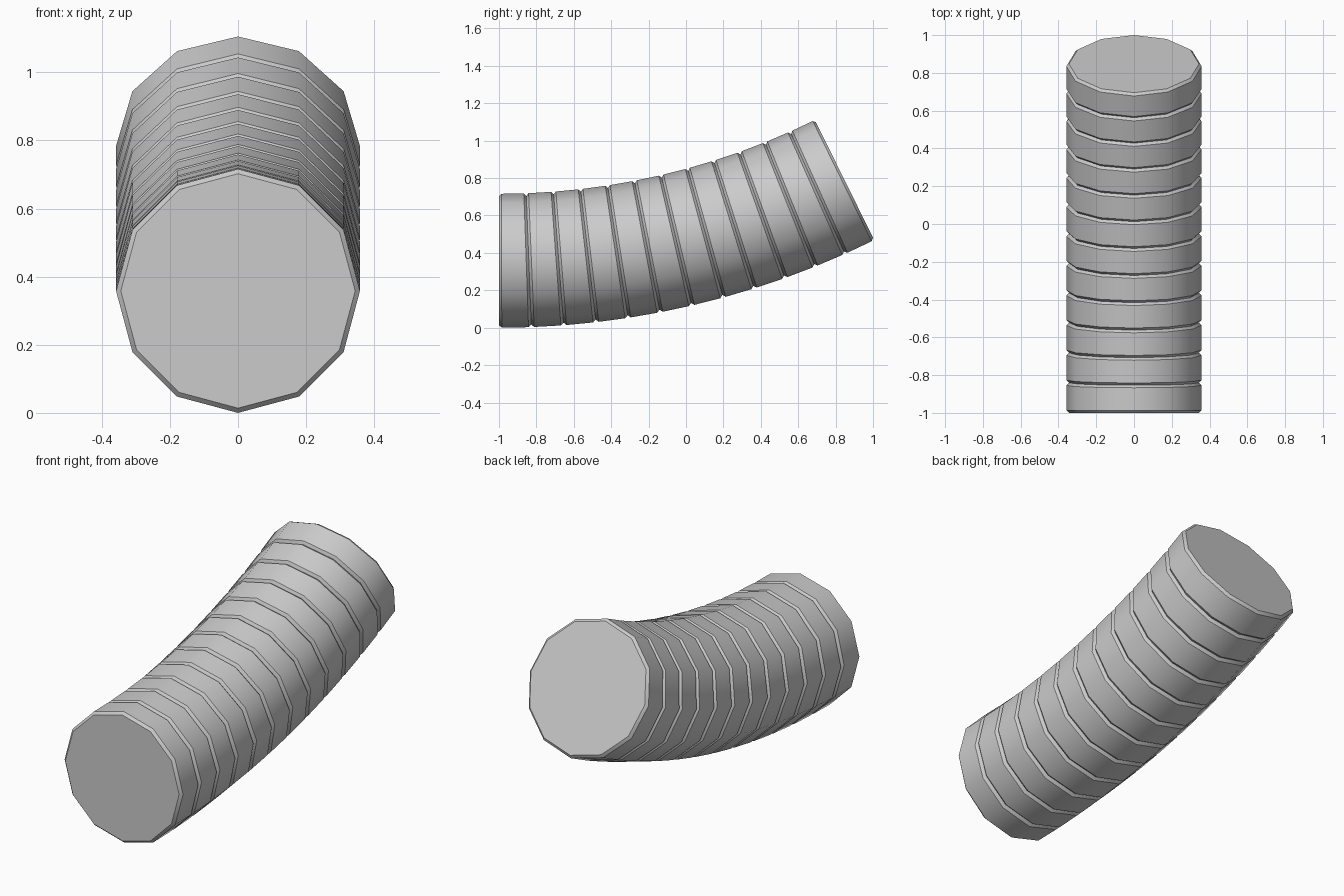
import bpy, bmesh, math

if "Cube" in bpy.data.objects:
    bpy.data.objects.remove(bpy.data.objects["Cube"])

SIDES, SEGMENTS = 12, 12
RADIUS = 0.358                    # corner radius of the tube
CHAMFER = 0.014
BEND_R = 4.17                     # bend radius of the centre line
BEND = math.radians(26.3)         # total bend angle


def add_ring(bm, angle, radius):
    """One 12-sided loop perpendicular to the arc at the given bend angle."""
    loop = []
    for i in range(SIDES):
        t = math.tau * i / SIDES
        arm = BEND_R - radius * math.cos(t)
        y = -1 + arm * math.sin(angle)
        z = RADIUS + BEND_R - arm * math.cos(angle)
        loop.append(bm.verts.new((radius * math.sin(t), y, z)))
    return loop


# Bent tube: chamfered segments joined by V grooves
bm = bmesh.new()
step = BEND / SEGMENTS
edge = CHAMFER / BEND_R
loops = [add_ring(bm, 0, RADIUS - CHAMFER)]
for s in range(SEGMENTS):
    a = s * step
    loops.append(add_ring(bm, a + edge, RADIUS))
    loops.append(add_ring(bm, a + step - edge, RADIUS))
    loops.append(add_ring(bm, a + step, RADIUS - CHAMFER))
for p, q in zip(loops, loops[1:]):
    for i in range(SIDES):
        j = (i + 1) % SIDES
        bm.faces.new((p[i], p[j], q[j], q[i]))

# Flat end caps
bm.faces.new(loops[0])
bm.faces.new(loops[-1])
bmesh.ops.recalc_face_normals(bm, faces=bm.faces)

mesh = bpy.data.meshes.new("segmented_bent_tube")
bm.to_mesh(mesh)
bm.free()
tube = bpy.data.objects.new("segmented_bent_tube", mesh)
bpy.context.collection.objects.link(tube)
bpy.context.view_layer.objects.active = tube
tube.select_set(True)
bpy.ops.object.shade_smooth_by_angle(angle=math.radians(35))
